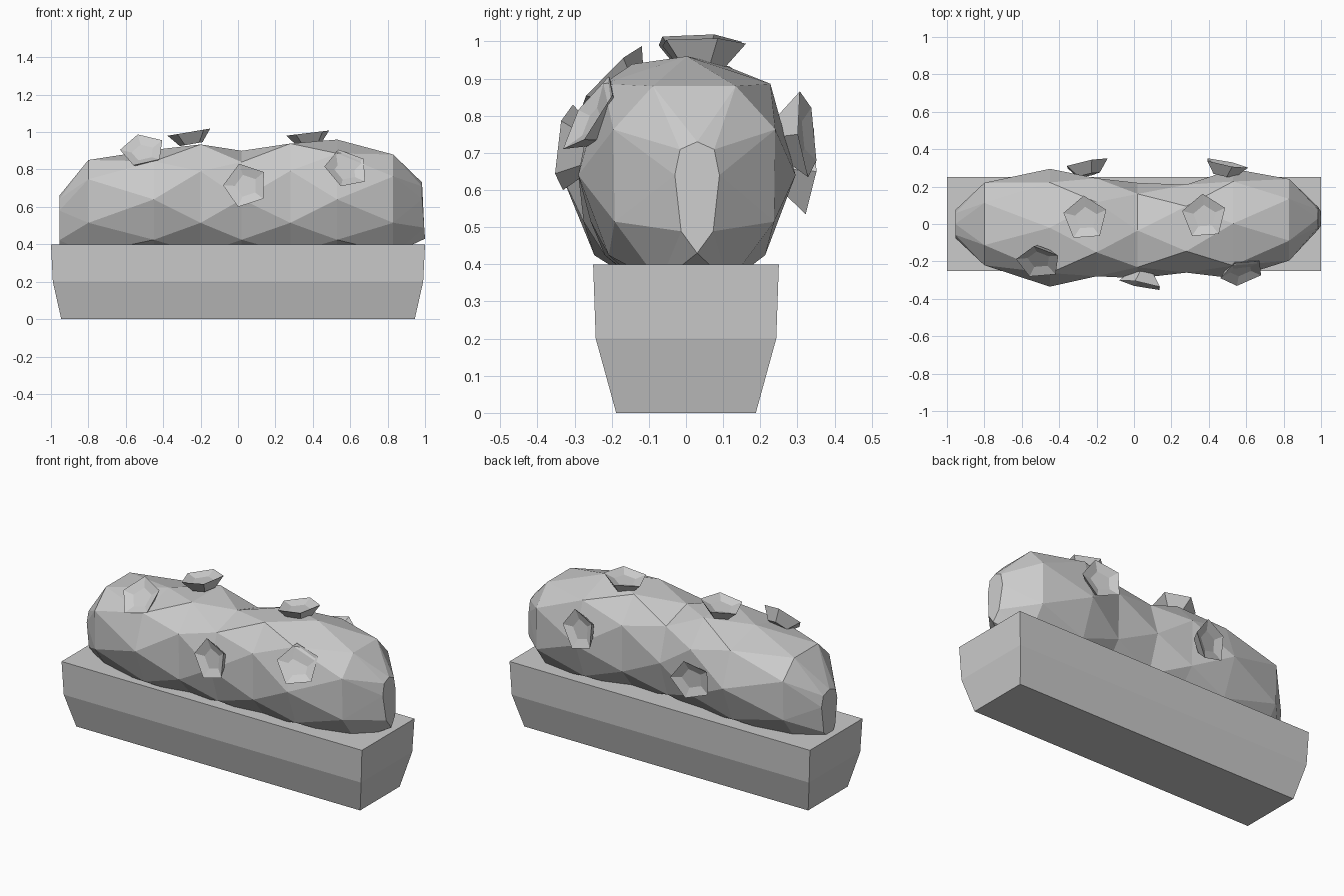
import bpy, bmesh
from math import sin, cos, pi, copysign, radians
from mathutils import Vector

if "Cube" in bpy.data.objects:
    bpy.data.objects.remove(bpy.data.objects["Cube"])


def finish(name, bm):
    bmesh.ops.recalc_face_normals(bm, faces=bm.faces)
    mesh = bpy.data.meshes.new(name)
    bm.to_mesh(mesh)
    bm.free()
    ob = bpy.data.objects.new(name, mesh)
    bpy.context.collection.objects.link(ob)
    return ob


def stack(bm, rings):
    """Join closed rings of points with quads and cap both ends."""
    vs = [[bm.verts.new(p) for p in r] for r in rings]
    n = len(vs[0])
    for a, b in zip(vs, vs[1:]):
        for k in range(n):
            bm.faces.new((a[k], a[(k + 1) % n], b[(k + 1) % n], b[k]))
    bm.faces.new(vs[0][::-1])
    bm.faces.new(vs[-1])


# Planter box: three rectangles, narrowing to the base
bm = bmesh.new()
stack(bm, [[(sx * x, sy * y, z) for sx, sy in ((-1, -1), (1, -1), (1, 1), (-1, 1))]
           for x, y, z in ((.945, .188, 0), (.99, .243, .2), (1, .25, .4))])
finish("planter_box", bm)

# Bush: staggered low-poly sections along x (x, front y, back y, top z, bottom z)
stations = [(-.955, -.075, .075, .66, .36), (-.80, -.225, .225, .855, .34),
            (-.45, -.335, .295, .905, .34), (-.20, -.285, .25, .94, .34),
            (.02, -.29, .22, .90, .34), (.28, -.265, .215, .945, .34),
            (.53, -.29, .295, .96, .34), (.83, -.20, .245, .885, .34),
            (.985, -.03, .09, .73, .43)]
N, MID = 8, .64


def power(v, e):
    return copysign(abs(v) ** e, v)


bm = bmesh.new()
rings = []
for i, (x, yf, yb, top, low) in enumerate(stations):
    ring = []
    for k in range(N):
        a = 2 * pi * (k + .5 * (i % 2)) / N
        grow = 1.04 if i % 2 else 1
        e = .76 if sin(a) > -.1 else .95    # square shoulders, tapered underside
        c, s = power(cos(a), e) * grow, power(sin(a), e) * grow
        mid = min(MID, top - .08)
        y = (yf + yb) / 2 + c * (yb - yf) / 2
        z = mid + s * (top - mid if s > 0 else mid - low)
        # the right-hand nose leans out at its foot
        lean = .015 * max(0, -s) if i == len(stations) - 1 else 0
        ring.append(bm.verts.new((x + lean, y, z)))
    rings.append(ring)
for i, (a, b) in enumerate(zip(rings, rings[1:])):
    for k in range(N):
        j = (k + 1) % N
        if i % 2 == 0:
            bm.faces.new((a[k], a[j], b[k]))
            bm.faces.new((a[j], b[j], b[k]))
        else:
            bm.faces.new((a[k], a[j], b[j]))
            bm.faces.new((a[k], b[j], b[k]))
bm.faces.new(rings[0])
bm.faces.new(rings[-1])
finish("bush", bm)

# Flowers: five-sided shallow cups (rim centre, facing direction, roll)
flowers = [((-.26, .03, 1.0), (-.17, 0, 1), 40), ((.375, .04, .995), (-.12, 0, 1), 40),
           ((-.51, -.205, .905), (-.1, -.7, .7), 36), ((.04, -.325, .715), (-.2, -1, .12), 36),
           ((.58, -.26, .805), (.25, -.8, .52), 30),
           ((-.26, .325, .65), (-.22, 1, -.1), 36), ((.49, .325, .75), (.2, 1, .1), 36)]
for i, (pos, facing, roll) in enumerate(flowers):
    bm = bmesh.new()
    t = [radians(roll + 72 * k) for k in range(5)]
    stack(bm, [[(r * cos(a), r * sin(a), z) for a in t]
               for r, z in ((.065, -.065), (.122, 0), (.062, -.02))])
    ob = finish(f"flower_{i + 1}", bm)
    ob.location = pos
    ob.rotation_mode = 'QUATERNION'
    ob.rotation_quaternion = Vector(facing).to_track_quat('Z', 'Y')
